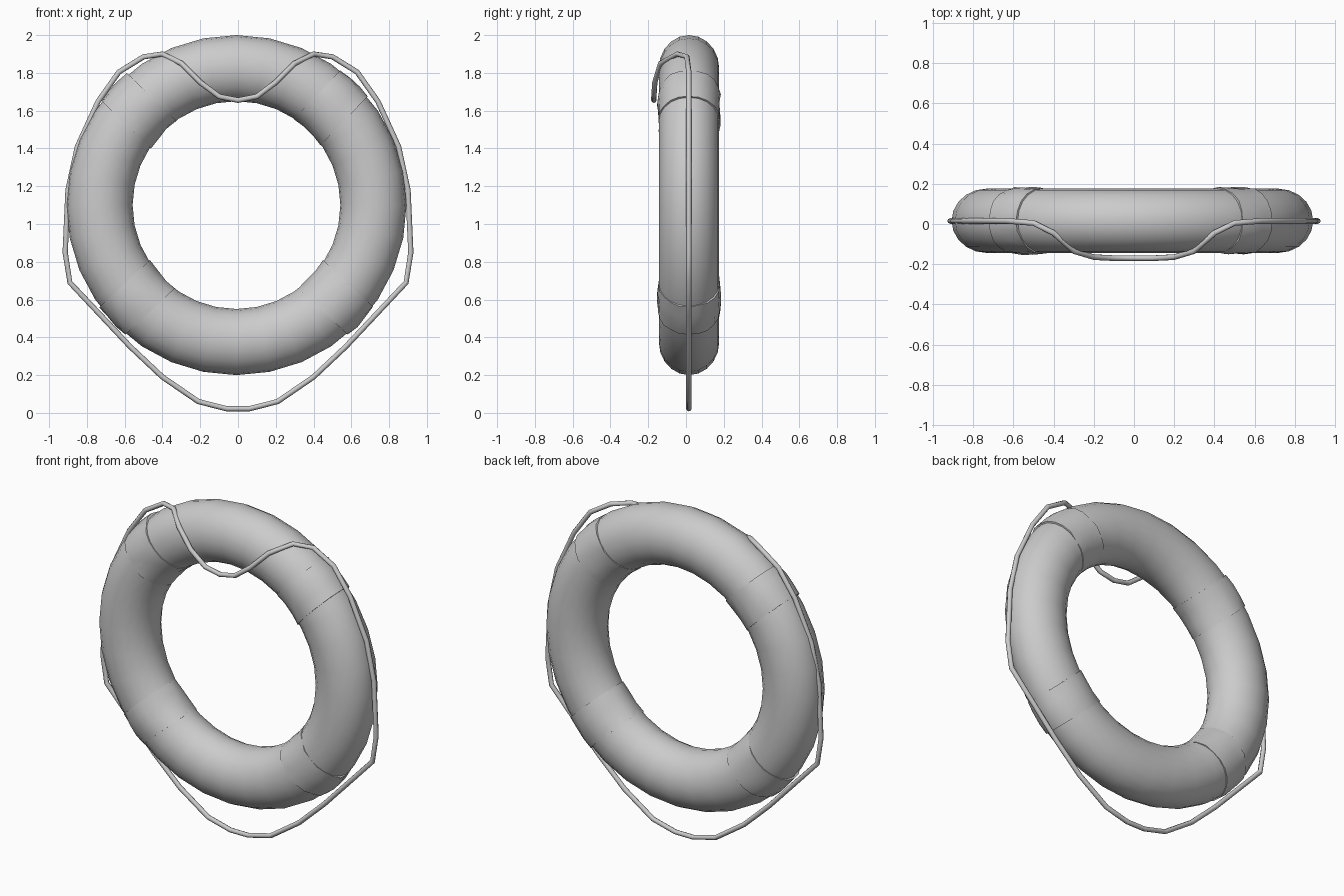
import bpy, bmesh, math, random
from mathutils import Vector

if "Cube" in bpy.data.objects:
    bpy.data.objects.remove(bpy.data.objects["Cube"])

random.seed(4)
CX, CY, CZ = -0.008, 0.016, 1.10        # ring centre
MAJOR, RAD, DEPTH = 0.725, 0.175, 0.16  # ring radius, tube half sizes

grey = bpy.data.materials.new("light grey")
grey.diffuse_color = (0.6, 0.6, 0.6, 1)
grey.use_nodes = True
grey.node_tree.nodes["Principled BSDF"].inputs["Base Color"].default_value = grey.diffuse_color


def finish(name, bm, angle):
    bmesh.ops.recalc_face_normals(bm, faces=bm.faces)
    mesh = bpy.data.meshes.new(name)
    bm.to_mesh(mesh)
    bm.free()
    obj = bpy.data.objects.new(name, mesh)
    bpy.context.collection.objects.link(obj)
    mesh.materials.append(grey)
    bpy.context.view_layer.objects.active = obj
    obj.select_set(True)
    bpy.ops.object.shade_smooth_by_angle(angle=math.radians(angle))
    obj.select_set(False)
    return obj


def tube_point(theta, phi, lift=0.0, side=0.0):
    """Point on the ring; side shifts it along the ring by a fixed distance."""
    r = MAJOR + (RAD + lift) * math.cos(phi)
    a = theta + math.asin(side / r)
    return Vector((CX + r * math.cos(a), CY + (DEPTH + lift) * math.sin(phi),
                   CZ + r * math.sin(a)))


def skin(bm, rows, close_rows):
    """Join rows of vertices, each row a closed loop."""
    n = len(rows[0])
    for i in range(len(rows) if close_rows else len(rows) - 1):
        a, b = rows[i], rows[(i + 1) % len(rows)]
        for j in range(n):
            k = (j + 1) % n
            bm.faces.new((a[j], a[k], b[k], b[j]))


# Buoyant ring
bm = bmesh.new()
U, V = 32, 20
skin(bm, [[bm.verts.new(tube_point(math.tau * i / U, math.tau * j / V))
           for j in range(V)] for i in range(U)], True)
finish("buoy_ring", bm, 60)

# Four slightly wrinkled straps wrapped around the tube
for name, deg in (("upper_right", 46), ("upper_left", 136),
                  ("lower_left", 223), ("lower_right", 317)):
    bm = bmesh.new()
    rows = []
    for side, lift in ((-0.1, -0.015), (-0.1, 0.004), (-0.035, 0.005),
                       (0.035, 0.005), (0.1, 0.004), (0.1, -0.015)):
        wobble = 0.005 if lift > 0 else 0
        rows.append([bm.verts.new(tube_point(
            math.radians(deg), math.tau * j / V,
            lift + random.uniform(-wobble, wobble), side)) for j in range(V)])
    skin(bm, rows, False)
    finish("strap_" + name, bm, 35)

# Grab rope: loops over the front at the top and hangs slack below
path = [
    (0.0, -0.17, 1.655), (0.1, -0.17, 1.675), (0.2, -0.165, 1.75),
    (0.3, -0.135, 1.85), (0.4, -0.045, 1.9), (0.5, 0.005, 1.885),
    (0.63, 0.015, 1.805), (0.74, 0.015, 1.65), (0.85, 0.015, 1.41),
    (0.9, 0.015, 1.18), (0.915, 0.015, 0.85), (0.89, 0.015, 0.69),
    (0.73, 0.015, 0.52), (0.57, 0.015, 0.35), (0.4, 0.015, 0.19),
    (0.21, 0.015, 0.06), (0.06, 0.015, 0.022)]
path += [(-x, y, z) for x, y, z in reversed(path[1:])]
pts = [Vector(p) for p in path]
bm = bmesh.new()
rows = []
for i, p in enumerate(pts):
    d = (pts[(i + 1) % len(pts)] - pts[i - 1]).normalized()
    u = d.cross(Vector((0, 1, 0))).normalized()
    v = d.cross(u)
    rows.append([bm.verts.new(p + 0.014 * (u * math.cos(a) + v * math.sin(a)))
                 for a in (math.tau * j / 8 for j in range(8))])
skin(bm, rows, True)
finish("grab_rope", bm, 60)
